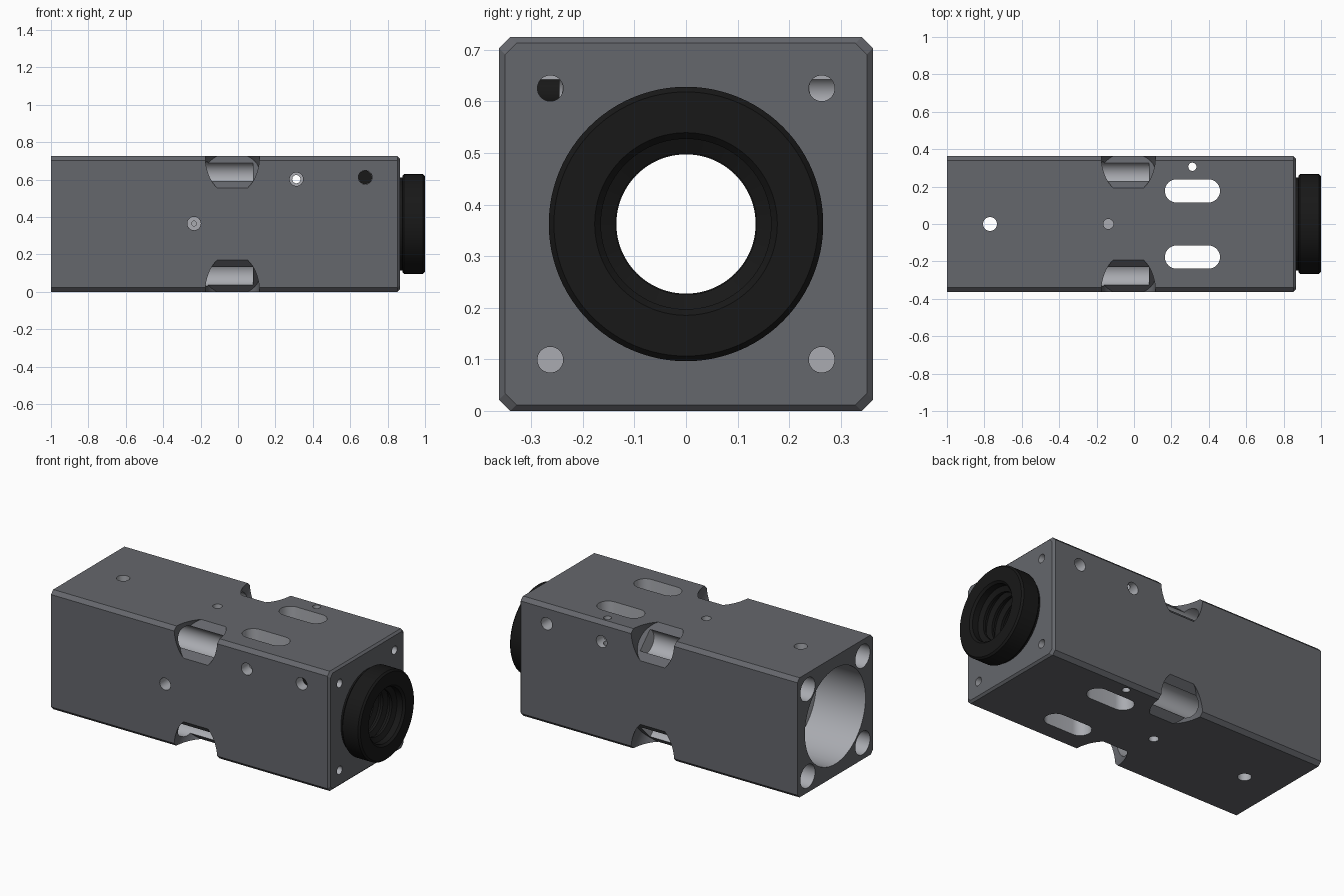
import bpy, bmesh, math
from mathutils import Vector

if "Cube" in bpy.data.objects:
    bpy.data.objects.remove(bpy.data.objects["Cube"])

H = 0.3625          # half width of the block, also the height of its axis
CX = (0, 0, H)


def material(name, rgb):
    m = bpy.data.materials.new(name)
    m.diffuse_color = (*rgb, 1)
    m.use_nodes = True
    m.node_tree.nodes["Principled BSDF"].inputs["Base Color"].default_value = m.diffuse_color
    return m


DARK = material("dark_anodised", (0.13, 0.135, 0.15))
BARE = material("bare_metal", (0.40, 0.41, 0.44))
BLACK = material("black", (0.009, 0.009, 0.009))


def make(name, bm, mat):
    bmesh.ops.recalc_face_normals(bm, faces=bm.faces)
    me = bpy.data.meshes.new(name)
    bm.to_mesh(me)
    bm.free()
    me.materials.append(mat)
    ob = bpy.data.objects.new(name, me)
    bpy.context.collection.objects.link(ob)
    return ob


def loft(name, rings, mat, closed=False):
    """Skin a list of equal-length point rings, capped unless closed."""
    bm = bmesh.new()
    vs = [[bm.verts.new(p) for p in r] for r in rings]
    n = len(vs[0])
    pairs = list(zip(vs, vs[1:])) + ([(vs[-1], vs[0])] if closed else [])
    for a, b in pairs:
        for i in range(n):
            j = (i + 1) % n
            bm.faces.new((a[i], a[j], b[j], b[i]))
    if not closed:
        bm.faces.new(vs[0])
        bm.faces.new(vs[-1])
    return make(name, bm, mat)


def rod(name, a, b, r, mat=BARE, seg=48):
    """Cylinder from point a to point b."""
    a, b = Vector(a), Vector(b)
    q = (b - a).to_track_quat('Z', 'Y')
    rings = [[p + q @ Vector((r * math.cos(2 * math.pi * i / seg),
                              r * math.sin(2 * math.pi * i / seg), 0))
              for i in range(seg)] for p in (a, b)]
    return loft(name, rings, mat)


def slot(x0, x1, y, r):
    """Vertical slot cutter with round ends."""
    ring = []
    for cx, start in ((x1 - r, -90), (x0 + r, 90)):
        for i in range(17):
            t = math.radians(start + i * 180 / 16)
            ring.append((cx + r * math.cos(t), y + r * math.sin(t)))
    return loft("slot_cutter", [[(x, v, z) for x, v in ring] for z in (-0.1, 0.85)], BARE)


def octagon(x, h, c):
    k = h - c
    pts = [(h, -k), (h, k), (k, h), (-k, h), (-h, k), (-h, -k), (-k, -h), (k, -h)]
    return [(x, y, z + H) for y, z in pts]


def shade(ob):
    bpy.ops.object.select_all(action='DESELECT')
    ob.select_set(True)
    bpy.context.view_layer.objects.active = ob
    bpy.ops.object.shade_smooth_by_angle(angle=math.radians(25))


# chamfered block
block = loft("block", [octagon(-1, H, 0.022), octagon(0.853, H, 0.022),
                       octagon(0.865, H - 0.012, 0.022)], DARK)

# stepped bore along the length
cutters = [rod("bore", (-1.1, 0, H), (-0.67, 0, H), 0.29, seg=96),
           rod("bore", (-0.8, 0, H), (0.7, 0, H), 0.17, seg=96),
           rod("bore", (0.58, 0, H), (0.9, 0, H), 0.25, seg=96)]

# corner bolt channels, end screw holes and diagonal edge pockets
for sy in (-1, 1):
    for sz in (-1, 1):
        y, z = sy * 0.263, H + sz * 0.263
        cutters.append(rod("channel", (-1.1, y, z), (0.08, y, z), 0.07))
        cutters.append(rod("screw_hole", (0.7, y, z), (0.9, y, z), 0.025))
        out = Vector((0, sy, sz)).normalized()
        edge = Vector((-0.03, sy * H, H + sz * H))
        cutters.append(rod("pocket", edge - out * 0.12, edge + out * 0.3, 0.145, DARK, 64))

# slots and cross holes
for y in (-0.177, 0.177):
    cutters.append(slot(0.165, 0.46, y, 0.062))
cutters += [rod("hole", (-0.77, 0, -0.1), (-0.77, 0, 0.9), 0.037),
            rod("hole", (0.312, 0.306, -0.1), (0.312, 0.306, 0.9), 0.022),
            rod("hole", (-0.137, 0, -0.1), (-0.137, 0, 0.1), 0.027),
            rod("hole", (-0.137, 0, 0.625), (-0.137, 0, 0.9), 0.027),
            rod("hole", (-0.235, -0.5, 0.365), (-0.235, -0.26, 0.365), 0.036),
            rod("hole", (-0.235, -0.4, 0.365), (-0.235, -0.05, 0.365), 0.013),
            rod("hole", (0.312, -0.5, 0.602), (0.312, 0.5, 0.602), 0.022)]
for s in (-1, 1):
    cutters.append(rod("hole", (0.312, s * 0.5, 0.602), (0.312, s * 0.29, 0.602), 0.036))
    cutters.append(rod("hole", (0.68, s * 0.5, 0.612), (0.68, s * 0.24, 0.612), 0.037))

bpy.context.view_layer.objects.active = block
for c in cutters:
    m = block.modifiers.new("cut", 'BOOLEAN')
    m.operation = 'DIFFERENCE'
    m.solver = 'EXACT'
    m.material_mode = 'TRANSFER'
    m.object = c
    bpy.ops.object.modifier_apply(modifier=m.name)
    bpy.data.objects.remove(c)
shade(block)

# black threaded collar: outer flange, neck and ridged inside
profile = [(0.6, 0.135), (0.6, 0.248), (0.88, 0.248), (0.88, 0.258), (0.888, 0.266),
           (0.99, 0.266), (1.0, 0.256), (1.0, 0.177), (0.988, 0.165)]
x = 0.95
while x > 0.64:
    profile += [(x, 0.165), (x - 0.014, 0.137), (x - 0.03, 0.137), (x - 0.044, 0.165)]
    x -= 0.06
rings = [[(px, r * math.cos(2 * math.pi * i / 96), H + r * math.sin(2 * math.pi * i / 96))
          for i in range(96)] for px, r in profile]
shade(loft("threaded_collar", rings, BLACK, closed=True))

# black set screw in the front hole
shade(rod("set_screw", (0.68, -0.3, 0.612), (0.68, -0.245, 0.612), 0.0365, BLACK))
